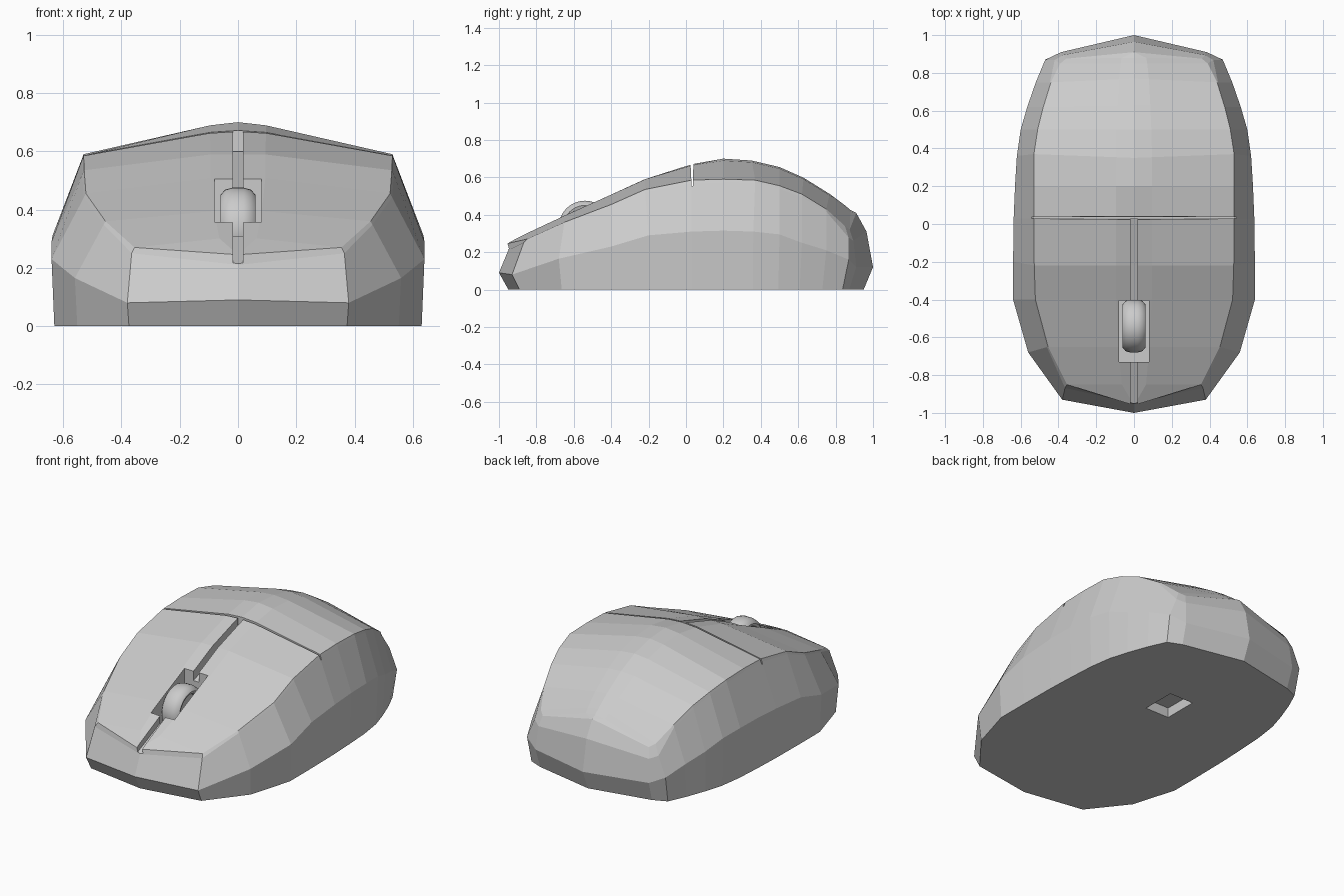
import bpy, bmesh, math
from mathutils import Vector

if "Cube" in bpy.data.objects:
    bpy.data.objects.remove(bpy.data.objects["Cube"])


def finish(name, bm):
    bmesh.ops.remove_doubles(bm, verts=bm.verts, dist=1e-4)
    bmesh.ops.recalc_face_normals(bm, faces=bm.faces)
    me = bpy.data.meshes.new(name)
    bm.to_mesh(me)
    bm.free()
    ob = bpy.data.objects.new(name, me)
    bpy.context.collection.objects.link(ob)
    return ob


def prism(name, profile, x0, x1):
    """Extrude a (y, z) profile along x."""
    bm = bmesh.new()
    a = [bm.verts.new((x0, y, z)) for y, z in profile]
    b = [bm.verts.new((x1, y, z)) for y, z in profile]
    bm.faces.new(a)
    bm.faces.new(b)
    n = len(a)
    for i in range(n):
        j = (i + 1) % n
        bm.faces.new((a[i], a[j], b[j], b[i]))
    return finish(name, bm)


def rect(y0, y1, z0, z1):
    return [(y0, z0), (y1, z0), (y1, z1), (y0, z1)]


# Half outlines of the shell, from nose centre to tail centre
wide = [(0, -1, .09), (.38, -.93, .08), (.56, -.68, .165), (.64, -.4, .23),
        (.64, -.2, .29), (.637, .03, .31), (.63, .2, .315), (.62, .36, .31),
        (.6, .5, .295), (.565, .62, .25), (.52, .75, .21), (.47, .87, .16),
        (.385, .91, .12), (0, 1, .12)]
edge = [(0, -.96, .245), (.355, -.85, .27), (.455, -.65, .36), (.522, -.4, .455),
        (.528, -.22, .535), (.53, .03, .585), (.53, .2, .59), (.53, .37, .585),
        (.51, .5, .555), (.48, .62, .51), (.44, .75, .43), (.39, .85, .34),
        (.36, .875, .32), (0, .91, .41)]
ridge = [(-.96, .245), (-.85, .297), (-.65, .392), (-.4, .508), (-.22, .59),
         (.03, .67), (.2, .70), (.35, .69), (.5, .655), (.63, .597),
         (.77, .51), (.85, .45), (.88, .425), (.91, .41)]
wide = [Vector(p) for p in wide]
edge = [Vector(p) for p in edge]
ridge = [Vector((0, y, z)) for y, z in ridge]
base = [Vector((p.x * .985, p.y - .05 * p.y ** 3, 0)) for p in wide]
# Row just below the top edge: button lip at the nose, bulge at the tail
seam = [e.lerp(w, .06) for e, w in zip(edge, wide)]
seam[0] = Vector((0, -.95, .21))
seam[1] = Vector((.365, -.868, .25))
seam[11] = Vector((.42, .868, .28))
seam[12] = Vector((.375, .895, .26))
seam[13] = Vector((0, .965, .31))
# Row beside the ridge, gently rounding the crown
crown = [r.lerp(e, .18) + Vector((0, 0, .009)) for r, e in zip(ridge, edge)]
crown[0], crown[-1] = ridge[0], ridge[-1]

# Shell
bm = bmesh.new()
rows = [base, wide, seam, edge, crown, ridge]
for s in (1, -1):
    for lo, hi in zip(rows, rows[1:]):
        for i in range(len(lo) - 1):
            pts = []
            for p in (lo[i], lo[i + 1], hi[i + 1], hi[i]):
                if all((p - q).length > 1e-5 for q in pts):
                    pts.append(p)
            if len(pts) > 2:
                bm.faces.new([bm.verts.new((s * p.x, p.y, p.z)) for p in pts])
outline = [(p.x, p.y, 0) for p in base] + [(-p.x, p.y, 0) for p in base[-2:0:-1]]
bm.faces.new([bm.verts.new(p) for p in outline])
body = finish("mouse_body", bm)

# Cutters: button split, cross seam, wheel slot, sensor opening
cutters = [
    prism("split_cutter", [(-.95, .215), (-.4, .45), (.03, .6), (.03, .8),
                           (-1.1, .8), (-1.1, .215)], -.018, .018),
    prism("cross_seam_cutter", [(.03, .555), (.037, .555), (.042, .8), (.018, .8)],
          -.56, .56),
    prism("wheel_slot_cutter", rect(-.73, -.405, .19, .8), -.08, .08),
    prism("sensor_cutter", rect(.2, .41, -.1, .06), -.08, .08),
]
for c in cutters:
    c.hide_render = True
    c.hide_viewport = True
    m = body.modifiers.new(c.name, 'BOOLEAN')
    m.operation = 'DIFFERENCE'
    m.solver = 'EXACT'
    m.object = c

# Scroll wheel: lathed tyre with recessed hub
profile = [(-.03, 0), (-.03, .09), (-.055, .1), (-.06, .115), (-.045, .133), (-.02, .14)]
profile += [(-x, r) for x, r in reversed(profile)]
bm = bmesh.new()
vs = [bm.verts.new((x, 0, r)) for x, r in profile]
es = [bm.edges.new(p) for p in zip(vs, vs[1:])]
bmesh.ops.spin(bm, geom=vs + es, cent=(0, 0, 0), axis=(1, 0, 0),
               angle=math.tau, steps=40, use_duplicate=False)
wheel = finish("scroll_wheel", bm)
wheel.location = (0, -.54, .335)
bpy.context.view_layer.objects.active = wheel
wheel.select_set(True)
bpy.ops.object.shade_smooth_by_angle(angle=math.radians(40))
